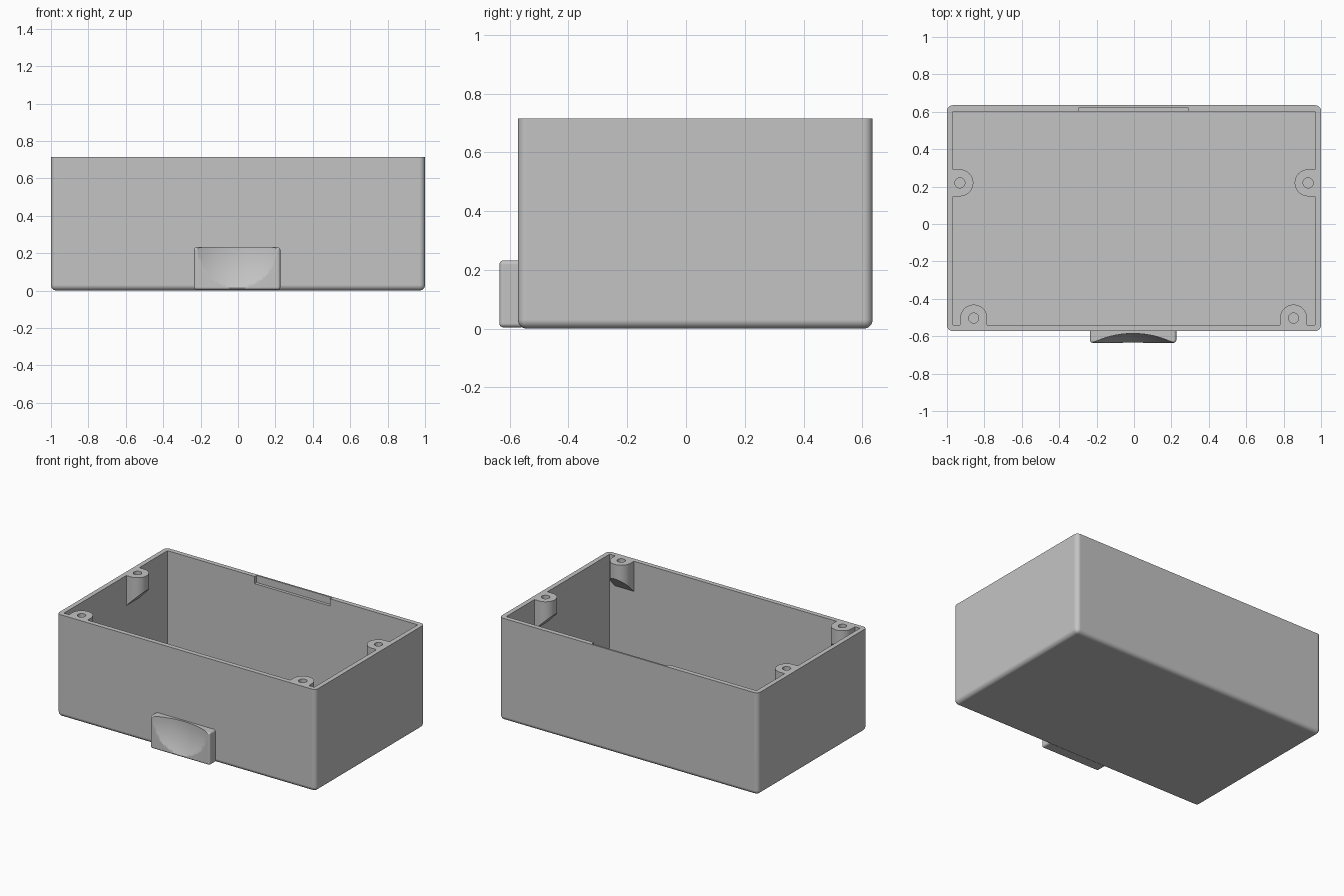
import bpy, bmesh, math
from mathutils import Vector, Matrix

if "Cube" in bpy.data.objects:
    bpy.data.objects.remove(bpy.data.objects["Cube"])

RIM = 0.715
FRONT, BACK = -0.572, 0.635
WALL = 0.033

grey = bpy.data.materials.new("plain grey")
grey.use_nodes = True
colour = (0.55, 0.55, 0.55, 1)
grey.diffuse_color = colour
grey.node_tree.nodes["Principled BSDF"].inputs["Base Color"].default_value = colour


def make(name, bm):
    bmesh.ops.recalc_face_normals(bm, faces=bm.faces)
    mesh = bpy.data.meshes.new(name)
    bm.to_mesh(mesh)
    bm.free()
    mesh.materials.append(grey)
    ob = bpy.data.objects.new(name, mesh)
    bpy.context.collection.objects.link(ob)
    return ob


def box(name, low, high, radius=0, keep=lambda a, b: True):
    """Box between two corners, rounding the edges chosen by keep."""
    low, high = Vector(low), Vector(high)
    bm = bmesh.new()
    bmesh.ops.create_cube(bm, size=1)
    for v in bm.verts:
        v.co = (low + high) / 2 + v.co * (high - low)
    if radius:
        edges = [e for e in bm.edges if keep(e.verts[0].co, e.verts[1].co)]
        bmesh.ops.bevel(bm, geom=edges, offset=radius, segments=6,
                        profile=0.5, affect='EDGES')
    return make(name, bm)


def activate(ob):
    bpy.ops.object.select_all(action='DESELECT')
    ob.select_set(True)
    bpy.context.view_layer.objects.active = ob


def combine(target, other, operation):
    """Apply a boolean and discard the helper."""
    other.hide_render = True
    mod = target.modifiers.new("cut", 'BOOLEAN')
    mod.operation, mod.solver, mod.object = operation, 'EXACT', other
    activate(target)
    bpy.ops.object.modifier_apply(modifier=mod.name)
    bpy.data.objects.remove(other)


def boss(x, y, angle, reach=0.036, radius=0.072, drop=0.21):
    """Rounded screw post with a sloping underside; local +y points inwards."""
    arc = [(radius * math.cos(t), radius * math.sin(t))
           for t in (math.pi * i / 24 for i in range(25))]
    root = -reach - WALL / 2
    outline = [(radius, root)] + arc + [(-radius, root)]
    bm = bmesh.new()
    top = [bm.verts.new((u, v, RIM)) for u, v in outline]
    low = [bm.verts.new((u, v, RIM - drop + reach + v)) for u, v in outline]
    bm.faces.new(top)
    bm.faces.new(low[::-1])
    for i in range(len(top)):
        j = (i + 1) % len(top)
        bm.faces.new((top[i], low[i], low[j], top[j]))
    bm.transform(Matrix.Translation((x, y, 0)) @ Matrix.Rotation(angle, 4, 'Z'))
    return make("boss", bm)


def screw_hole(x, y, radius=0.027, depth=0.1):
    bm = bmesh.new()
    bmesh.ops.create_cone(bm, cap_ends=True, segments=32, radius1=radius,
                          radius2=radius, depth=2 * depth,
                          matrix=Matrix.Translation((x, y, RIM)))
    return make("hole_cutter", bm)


def finish(ob):
    activate(ob)
    bpy.ops.object.shade_smooth_by_angle(angle=math.radians(30))
    mod = ob.modifiers.new("even shading", 'WEIGHTED_NORMAL')
    mod.keep_sharp = True


# Open case: outer edges rounded everywhere but the rim
case = box("case_shell", (-1, FRONT, 0), (1, BACK, RIM), 0.03,
           lambda a, b: min(a.z, b.z) < 0.01)
combine(case, box("cavity_cutter", (-1 + WALL, FRONT + WALL, WALL),
                  (1 - WALL, BACK - WALL, RIM + 0.2)), 'DIFFERENCE')

# Screw posts: two on the side walls, two on the front wall
posts = [(-0.931, 0.22, -math.pi / 2), (0.931, 0.22, math.pi / 2),
         (-0.857, -0.503, 0), (0.853, -0.503, 0)]
for x, y, angle in posts:
    combine(case, boss(x, y, angle), 'UNION')
for x, y, angle in posts:
    combine(case, screw_hole(x, y), 'DIFFERENCE')

# Latch recess inside the back rim
combine(case, box("recess_cutter", (-0.293, BACK - 0.1, RIM - 0.05),
                  (0.29, BACK - 0.012, RIM + 0.1)), 'DIFFERENCE')
finish(case)

# Finger grip on the front with a spherical scoop
grip = box("finger_grip", (-0.235, -0.635, 0.004), (0.226, -0.55, 0.232), 0.014)
bm = bmesh.new()
bmesh.ops.create_uvsphere(bm, u_segments=128, v_segments=64, radius=0.487,
                          matrix=Matrix.Translation((-0.005, -1.072, 0.225)))
combine(grip, make("scoop_cutter", bm), 'DIFFERENCE')
finish(grip)
